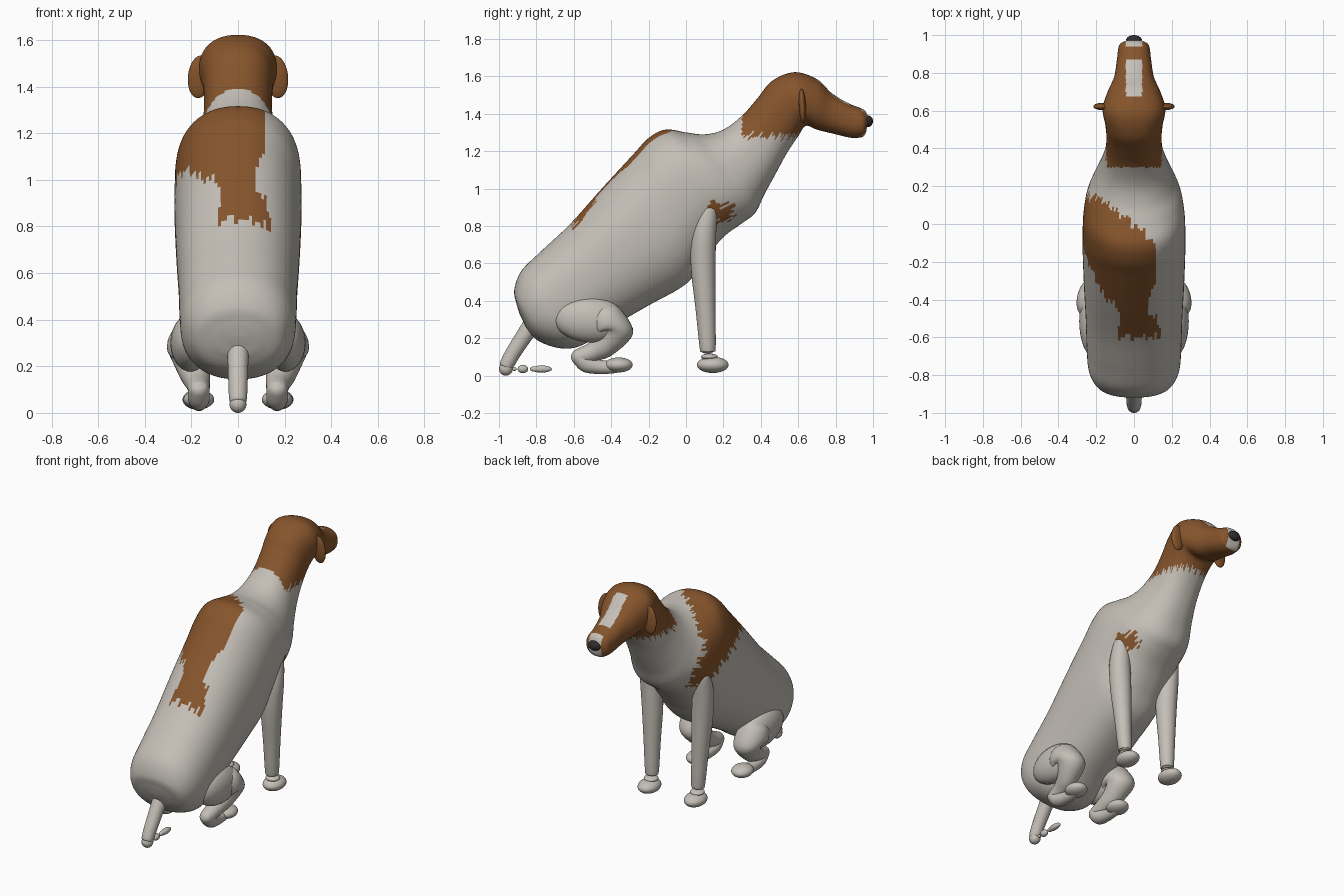
import bpy, bmesh, math
from mathutils import Vector

if "Cube" in bpy.data.objects:
    bpy.data.objects.remove(bpy.data.objects["Cube"])

def material(name, rgb):
    m = bpy.data.materials.new(name)
    m.diffuse_color = (*rgb, 1)
    m.use_nodes = True
    m.node_tree.nodes["Principled BSDF"].inputs["Base Color"].default_value = m.diffuse_color
    return m

COAT = material("pale_coat", (0.55, 0.52, 0.47))
BROWN = material("brown_coat", (0.24, 0.09, 0.025))
DARK = material("nose_dark", (0.03, 0.027, 0.025))

def finish(bm, name, mats):
    bmesh.ops.recalc_face_normals(bm, faces=bm.faces)
    me = bpy.data.meshes.new(name)
    for f in bm.faces:
        f.smooth = True
    bm.to_mesh(me)
    bm.free()
    for m in mats:
        me.materials.append(m)
    ob = bpy.data.objects.new(name, me)
    bpy.context.collection.objects.link(ob)
    return ob

def spline(keys, steps):
    """Catmull-Rom interpolation through tuples of numbers."""
    out, n = [], len(keys)
    for i in range(n - 1):
        p0, p1, p2, p3 = (keys[min(max(i + k, 0), n - 1)] for k in (-1, 0, 1, 2))
        for s in range(steps):
            t = s / steps
            out.append([0.5 * (2*b + (c - a)*t + (2*a - 5*b + 4*c - d)*t*t
                        + (3*b - a - 3*c + d)*t**3) for a, b, c, d in zip(p0, p1, p2, p3)])
    return out + [list(keys[-1])]

def loft(name, keys, steps, sides, mats, power=2.0, paint=None):
    """Keys: centre x, top y, top z, bottom y, bottom z, half width."""
    bm, rings = bmesh.new(), []
    for x, ty, tz, by, bz, w in spline(keys, steps):
        c, u = Vector((x, (ty + by)/2, (tz + bz)/2)), Vector((0, (ty - by)/2, (tz - bz)/2))
        ring = []
        for i in range(sides):
            a = 2*math.pi*i/sides
            ca, sa = (math.copysign(abs(v)**(2/power), v) for v in (math.cos(a), math.sin(a)))
            ring.append(bm.verts.new(c + u*sa + Vector((w*ca, 0, 0))))
        rings.append(ring)
    for r0, r1 in zip(rings, rings[1:]):
        for i in range(sides):
            j = (i + 1) % sides
            f = bm.faces.new((r0[i], r0[j], r1[j], r1[i]))
            if paint:
                f.material_index = paint(f.calc_center_median(), i)
    bm.faces.new(rings[0])
    bm.faces.new(rings[-1])
    return finish(bm, name, mats)

def tube(name, path, mats=(COAT,), steps=5):
    """Path: x, y, z, radius; both ends are domed."""
    pts = [(Vector(p[:3]), p[3]) for p in path]
    d0 = (pts[0][0] - pts[1][0]).normalized()
    d1 = (pts[-1][0] - pts[-2][0]).normalized()
    (a, ra), (b, rb) = pts[0], pts[-1]
    pts = ([(a + d0*ra*.95, ra*.25), (a + d0*ra*.65, ra*.75)] + pts
           + [(b + d1*rb*.5, rb*.8), (b + d1*rb*.75, rb*.25)])
    keys = []
    for i, (c, r) in enumerate(pts):
        d = pts[min(i + 1, len(pts) - 1)][0] - pts[max(i - 1, 0)][0]
        n = Vector((0, -d.z, d.y)).normalized()*r
        keys.append((c.x, c.y + n.y, c.z + n.z, c.y - n.y, c.z - n.z, r))
    return loft(name, keys, steps, 28, mats)

def ball(name, loc, radii, mats=(COAT,), tilt=0):
    bm = bmesh.new()
    bmesh.ops.create_uvsphere(bm, u_segments=32, v_segments=20, radius=1)
    ob = finish(bm, name, mats)
    ob.location, ob.scale, ob.rotation_euler = loc, radii, (tilt, 0, 0)
    return ob

def inside(y, z, poly):
    hit = False
    for (y0, z0), (y1, z1) in zip(poly, poly[1:] + poly[:1]):
        if (z0 > z) != (z1 > z) and y < (y1 - y0)*(z - z0)/(z1 - z0) + y0:
            hit = not hit
    return hit

# Brown head, saddle and shoulder patches with ragged fur edges
SHOULDER = [(-.3, 1.3), (-.2, 1.03), (0, .95), (.1, .84), (.24, .84), (.25, .95), (.14, 1.1), (.05, 1.35)]
SADDLE = [(-.08, -.60), (-.08, -.45), (-.16, -.38), (-.21, -.28), (-.25, -.18), (-.3, 0), (-.3, .2),
          (-.2, .15), (0, .0), (.11, -.1), (.12, -.28), (.075, -.4), (.08, -.48), (.14, -.53), (.14, -.60)]

def coat_pattern(p, i):
    rag = .016*math.sin(i*2.4) + .012*math.sin(i*5.1 + 1)
    x, y, z = p
    if y > .3 and (z + rag > 1.28 or y > .62):
        blaze = abs(x) < .043 and .68 < y < .87 and z > 1.4
        tip = abs(x) < .045 and y > .94
        return 0 if blaze or tip else 1
    if z > .95 + .55*y + .12 and inside(x, y + rag, SADDLE):
        return 1
    if x < -.1 and inside(y + rag, z + rag, SHOULDER):
        return 1
    if x > .1 and .11 < y + rag < .25 and .83 < z + rag < .92:
        return 1
    return 0

# Body, neck and head in one continuous skin
BODY = [(-.89, .33, -.865, .28, .035), (-.908, .39, -.84, .235, .11), (-.918, .46, -.78, .18, .19),
        (-.88, .56, -.66, .145, .238), (-.78, .66, -.55, .165, .25), (-.62, .81, -.40, .26, .255),
        (-.45, 1.0, -.2, .375, .265), (-.28, 1.185, 0, .49, .272), (-.2, 1.27, .1, .62, .272),
        (-.11, 1.315, .2, .74, .268), (0, 1.3, .3, .815, .25), (.1, 1.29, .37, .87, .215),
        (.2, 1.315, .42, .97, .18), (.3, 1.39, .48, 1.08, .152), (.38, 1.48, .54, 1.19, .146),
        (.46, 1.575, .60, 1.28, .152), (.58, 1.622, .64, 1.335, .166), (.70, 1.585, .70, 1.315, .14),
        (.78, 1.51, .78, 1.295, .105), (.87, 1.455, .88, 1.272, .09), (.945, 1.425, .94, 1.275, .08),
        (.97, 1.395, .96, 1.295, .055), (.975, 1.37, .966, 1.32, .025)]
loft("body_and_head", [(0, *k) for k in BODY], 9, 128, (COAT, BROWN), 2.25, coat_pattern)

ball("nose", (0, .97, 1.36), (.043, .03, .032), (DARK,))

for s, side in ((-1, "left"), (1, "right")):
    # Hanging ear
    ear = ball("ear_" + side, (s*.165, .622, 1.442), (.05, .019, .092), (BROWN,), .05)
    ear.rotation_euler.y = -s*.1
    # Front leg, ankle and paw
    tube("front_leg_" + side, [(s*.2, .115, .87, .052), (s*.195, .095, .75, .066),
         (s*.185, .092, .58, .066), (s*.178, .105, .35, .053), (s*.172, .116, .15, .043)])
    ball("front_ankle_" + side, (s*.172, .125, .1), (.045, .045, .018))
    ball("front_paw_" + side, (s*.172, .143, .057), (.066, .085, .043))
    # Folded hind leg
    ball("thigh_" + side, (s*.205, -.515, .3), (.085, .195, .122), tilt=-.08)
    tube("hind_leg_" + side, [(s*.205, -.42, .285, .1), (s*.2, -.37, .235, .088), (s*.185, -.43, .165, .066),
         (s*.172, -.5, .125, .052), (s*.168, -.565, .1, .046)])
    tube("hind_foot_" + side, [(s*.168, -.57, .1, .045), (s*.168, -.53, .062, .046),
         (s*.168, -.46, .046, .038), (s*.168, -.38, .045, .032)])
    ball("hind_paw_" + side, (s*.168, -.36, .057), (.066, .075, .04))

# Tail with its thin broken tip along the ground
tube("tail", [(0, -.82, .28, .046), (0, -.87, .205, .044), (0, -.925, .12, .041), (0, -.958, .06, .038)])
ball("tail_bend", (0, -.963, .037), (.036, .037, .037))
for i, (y, ry, rz) in enumerate([(-.917, .012, .01), (-.872, .028, .022), (-.812, .022, .014), (-.772, .055, .019)]):
    ball(f"tail_tip_{i + 1}", (0, y, .035), (rz, ry, rz))
